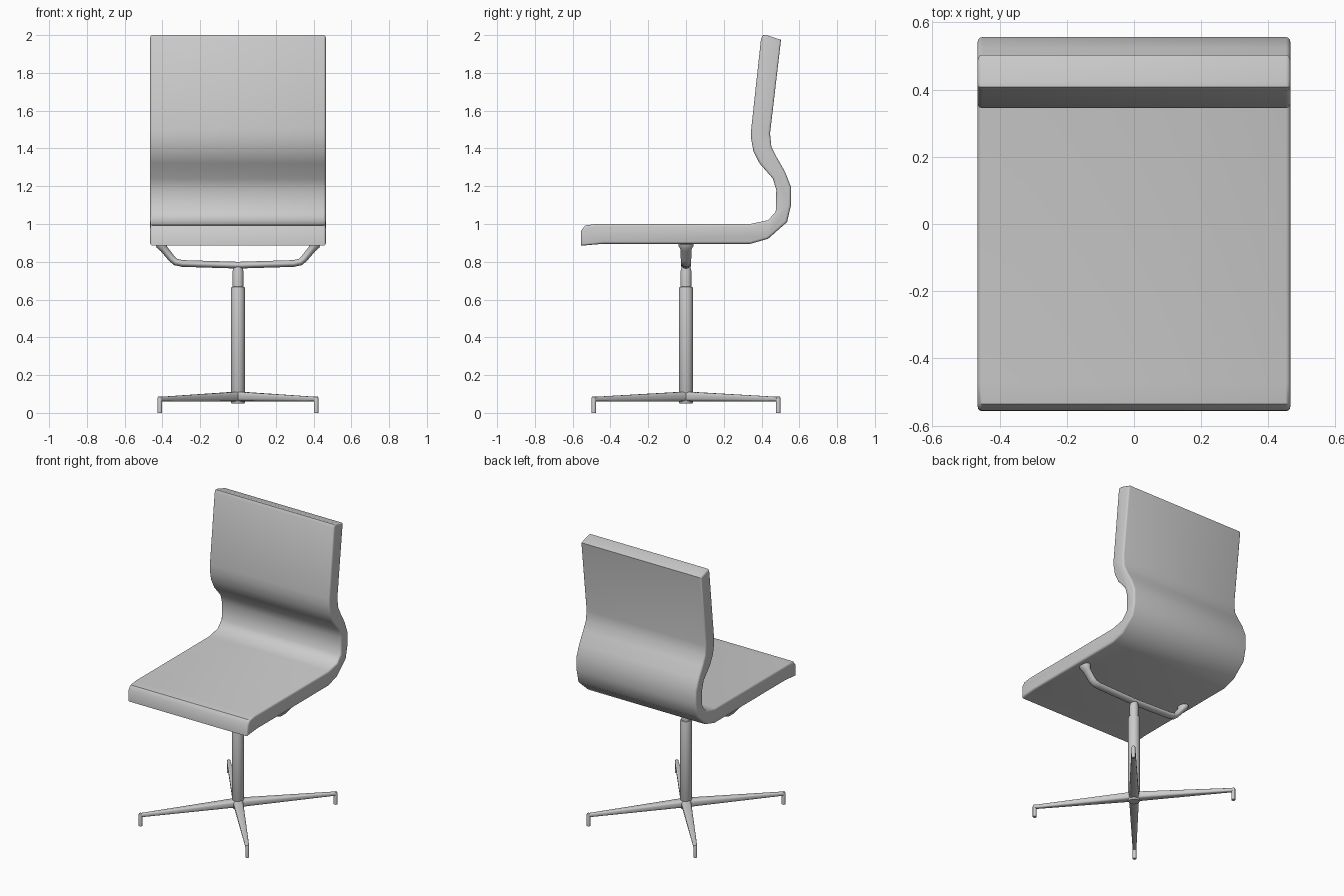
import bpy, bmesh, math
from mathutils import Vector

if "Cube" in bpy.data.objects:
    bpy.data.objects.remove(bpy.data.objects["Cube"])


def finish(name, bm, angle=40):
    bmesh.ops.recalc_face_normals(bm, faces=bm.faces)
    me = bpy.data.meshes.new(name)
    bm.to_mesh(me)
    bm.free()
    ob = bpy.data.objects.new(name, me)
    bpy.context.collection.objects.link(ob)
    bpy.ops.object.select_all(action='DESELECT')
    ob.select_set(True)
    bpy.context.view_layer.objects.active = ob
    bpy.ops.object.shade_smooth_by_angle(angle=math.radians(angle))
    return ob


def sweep(name, pts, radii, side, n=20, power=1.0):
    """Loft (super)elliptic rings along pts; radii = (along side, across)."""
    bm = bmesh.new()
    pts, side = [Vector(p) for p in pts], Vector(side).normalized()
    rings = []
    for i, p in enumerate(pts):
        t = (pts[min(i + 1, len(pts) - 1)] - pts[max(i - 1, 0)]).normalized()
        up = t.cross(side).normalized()
        ring = []
        for k in range(n):
            a = math.tau * (k + 0.5) / n
            c, s = (math.copysign(abs(f) ** power, f) for f in (math.cos(a), math.sin(a)))
            ring.append(bm.verts.new(p + side * c * radii[i][0] + up * s * radii[i][1]))
        rings.append(ring)
    for a, b in zip(rings, rings[1:]):
        for k in range(n):
            bm.faces.new((a[k], a[(k + 1) % n], b[(k + 1) % n], b[k]))
    bm.faces.new(rings[0])
    bm.faces.new(rings[-1])
    return finish(name, bm)


# Seat and backrest: one side profile (y, z) extruded across the width
profile = [
    (-.557, .885), (-.44, .895), (.34, .895), (.435, .922), (.535, 1.01),
    (.556, 1.10), (.556, 1.195), (.525, 1.275), (.482, 1.35), (.452, 1.41),
    (.445, 1.48), (.503, 1.975), (.425, 2.0), (.407, 2.0), (.397, 1.98),
    (.345, 1.50), (.345, 1.45), (.357, 1.385), (.39, 1.32), (.46, 1.24),
    (.478, 1.18), (.475, 1.065), (.435, 1.02), (.34, 1.0), (-.475, 1.0),
    (-.535, .992), (-.555, .965)]
W = 0.465
bm = bmesh.new()
rim = [bm.verts.new((-W, y, z)) for y, z in profile]
cap = bm.faces.new(rim)
ext = bmesh.ops.extrude_face_region(bm, geom=[cap], use_keep_orig=True)
bmesh.ops.translate(bm, vec=(2 * W, 0, 0),
                    verts=[v for v in ext['geom'] if isinstance(v, bmesh.types.BMVert)])
bmesh.ops.recalc_face_normals(bm, faces=bm.faces)
edges = [e for e in bm.edges if abs(e.verts[0].co.x - e.verts[1].co.x) < 1e-4]
bmesh.ops.bevel(bm, geom=edges, offset=0.013, segments=3, profile=0.5, affect='EDGES')
finish("seat_and_back", bm)

# Bracket under the seat, with flared ends
half = [(.405, .897, .042, .032), (.403, .886, .040, .030), (.392, .868, .030, .021),
        (.35, .816, .028, .019), (.33, .799, .028, .019), (.295, .791, .028, .018)]
path = [(-x, z, a, b) for x, z, a, b in half] + [(0, .782, .028, .018)] + half[::-1]
sweep("seat_bracket", [(x, 0, z) for x, z, a, b in path],
      [(a, b) for x, z, a, b in path], (0, 1, 0))

# Central column, stepping down to a thinner piston
column = [(.05, .034), (.055, .037), (.66, .037), (.667, .035), (.668, .029),
          (.75, .029), (.765, .025), (.785, .022)]
sweep("column", [(0, 0, z) for z, r in column], [(r, r) for z, r in column], (1, 0, 0), 24)

# Four tapered legs with small feet
for sx in (-1, 1):
    for sy in (-1, 1):
        tag = ("left" if sx < 0 else "right") + ("_front" if sy < 0 else "_back")
        x, y = .414 * sx, .488 * sy
        sweep("leg_" + tag, [(0, 0, .087), (x, y, .073)],
              [(.032, .026), (.012, .012)], (-y, x, 0), 16, 0.6)
        foot = [(0, .012), (.078, .012), (.085, .010), (.088, .005)]
        sweep("foot_" + tag, [(x, y, z) for z, r in foot],
              [(r, r) for z, r in foot], (1, 0, 0), 12)
